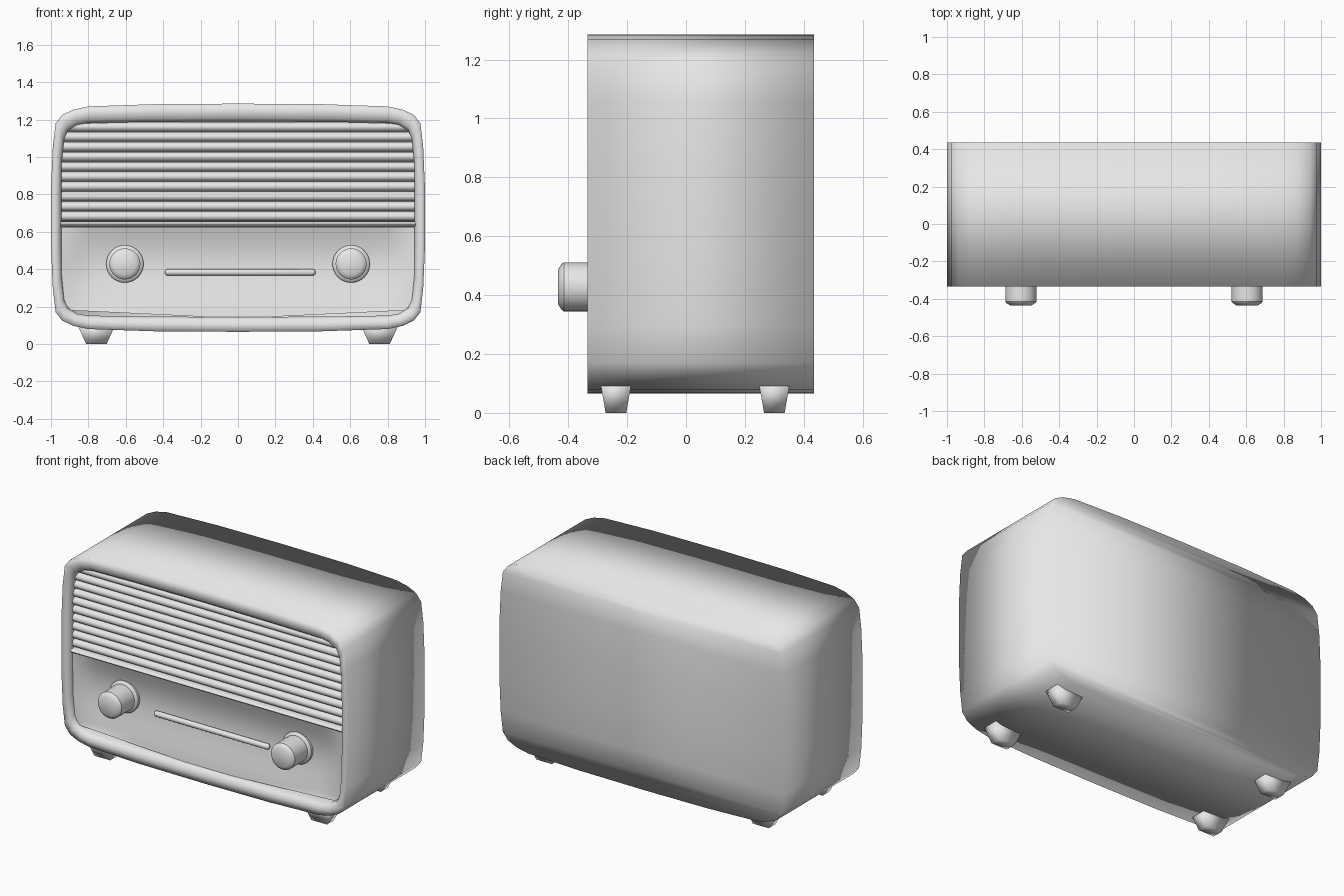
import bpy, bmesh
from math import sin, cos, pi, radians
from mathutils import Matrix

cube = bpy.data.objects.get("Cube")
if cube:
    bpy.data.objects.remove(cube, do_unlink=True)

grey = bpy.data.materials.new("light_grey")
grey.use_nodes = True
grey.diffuse_color = (0.8, 0.8, 0.8, 1)
grey.node_tree.nodes["Principled BSDF"].inputs["Base Color"].default_value = (0.8, 0.8, 0.8, 1)


def finish(name, bm, sharp=None):
    bmesh.ops.recalc_face_normals(bm, faces=bm.faces)
    mesh = bpy.data.meshes.new(name)
    bm.to_mesh(mesh)
    bm.free()
    for p in mesh.polygons:
        p.use_smooth = True
    if sharp:
        mesh.set_sharp_from_angle(angle=radians(sharp))
    mesh.materials.append(grey)
    obj = bpy.data.objects.new(name, mesh)
    bpy.context.collection.objects.link(obj)
    return obj


def ring_from_quarter(quarter, mid):
    """Mirror a top-to-side quarter outline into a closed ring of (x, z)."""
    half = quarter + [(x, -z) for x, z in reversed(quarter)]
    left = [(-x, z) for x, z in reversed(half[1:-1])]
    return [(x, z + mid) for x, z in half + left]


# Rounded outlines of the case and of its front opening
outer_quarter = [(0, .61), (.45, .607), (.8, .595), (.88, .578),
                 (.94, .55), (.975, .505), (.99, .38), (1, .15)]
inner_quarter = [(0, .523), (.5, .52), (.8, .515), (.86, .505),
                 (.91, .475), (.93, .43), (.943, .3), (.945, .15)]
INNER_MID = .667
outer = ring_from_quarter(outer_quarter, .675)
inner = ring_from_quarter(inner_quarter, INNER_MID)


# Case: straight shell with a closed back and a rounded front rim
bm = bmesh.new()
loops = []
for t, y in [(0, .435), (0, -.335), (.5, -.335), (.82, -.328), (1, -.305), (1, -.22)]:
    loops.append([bm.verts.new((a[0] + (b[0] - a[0]) * t, y, a[1] + (b[1] - a[1]) * t))
                  for a, b in zip(outer, inner)])
n = len(outer)
for a, b in zip(loops, loops[1:]):
    for i in range(n):
        j = (i + 1) % n
        bm.faces.new((a[i], a[j], b[j], b[i]))
back = loops[0]
for i in range(n // 2):
    corners = [back[i], back[i + 1], back[n - i - 1], back[-i]]
    bm.faces.new(list(dict.fromkeys(corners)))
finish("case", bm)


# Front panel: dished lower half, rounded ledge and ten rounded slats
def half_width(z):
    h = abs(z - INNER_MID)
    for (x1, z1), (x0, z0) in zip(inner_quarter, inner_quarter[1:]):
        if z0 <= h <= z1:
            return x0 + (x1 - x0) * (h - z0) / (z1 - z0)
    return inner_quarter[-1][0] if h < .2 else .45


rows = []          # (z, edge y, dish depth)
DISH_LOW, DISH_HIGH = .145, .625
for i in range(15):
    t = i / 14
    rows.append((DISH_LOW + (DISH_HIGH - DISH_LOW) * t, -.3, .042 * sin(pi * t ** 1.3)))


def add_bump(z0, z1, y, height, steps):
    for i in range(steps + 1):
        a = pi * i / steps
        rows.append(((z0 + z1) / 2 - (z1 - z0) / 2 * cos(a), y - height * sin(a), 0))


add_bump(.626, .655, -.28, .04, 8)
SLATS = 10
pitch = (1.187 - .656) / SLATS
for s in range(SLATS):
    add_bump(.656 + s * pitch, .656 + (s + 1) * pitch, -.27, .035, 8)

columns = [-1, -.96, -.9, -.83, -.6, -.3, 0, .3, .6, .83, .9, .96, 1]
bm = bmesh.new()
grid = []
for z, y, depth in rows:
    w = half_width(z) + .004
    grid.append([bm.verts.new((f * w, y + depth * min(1, (1 - abs(f)) / .17), z))
                 for f in columns])
for a, b in zip(grid, grid[1:]):
    for i in range(len(columns) - 1):
        bm.faces.new((a[i], a[i + 1], b[i + 1], b[i]))
panel = finish("front_panel", bm, 40)
if panel.data.polygons[0].normal.y > 0:
    panel.data.flip_normals()


# Knobs: turned profile of (radius, y), with a wide base collar
def turned_part(name, x, z, profile, sides=32):
    bm = bmesh.new()
    rings = [[bm.verts.new((x + r * cos(2 * pi * i / sides), y, z + r * sin(2 * pi * i / sides)))
              for i in range(sides)] for r, y in profile]
    for a, b in zip(rings, rings[1:]):
        for i in range(sides):
            j = (i + 1) % sides
            bm.faces.new((a[i], a[j], b[j], b[i]))
    bm.faces.new(rings[0])
    bm.faces.new(rings[-1])
    return finish(name, bm, 35)


knob = [(.1, -.24), (.1, -.275), (.092, -.285), (.083, -.288),
        (.083, -.415), (.078, -.422), (.058, -.435)]
for side, x in (("left", .605), ("right", -.605)):
    turned_part(side + "_knob", x, .428, knob)


# Tuning strip: thin rounded bar between the knobs
bm = bmesh.new()
bmesh.ops.create_uvsphere(bm, u_segments=16, v_segments=12, radius=.018,
                          matrix=Matrix.Rotation(pi / 2, 4, 'Y'))
for v in bm.verts:
    v.co.x += .385 if v.co.x > 0 else -.385
    v.co += Matrix.Translation((.012, -.276, .383)).translation
finish("tuning_strip", bm)


# Feet: four tapered blocks
for side, sx in (("left", 1), ("right", -1)):
    for place, y in (("front", -.238), ("back", .3)):
        bm = bmesh.new()
        bmesh.ops.create_cube(bm, size=1)
        for v in bm.verts:
            top = v.co.z > 0
            v.co.x = sx * .757 + v.co.x * (.2 if top else .11)
            v.co.y = y + v.co.y * (.105 if top else .07)
            v.co.z = .1 if top else 0
        finish(f"{place}_{side}_foot", bm)
